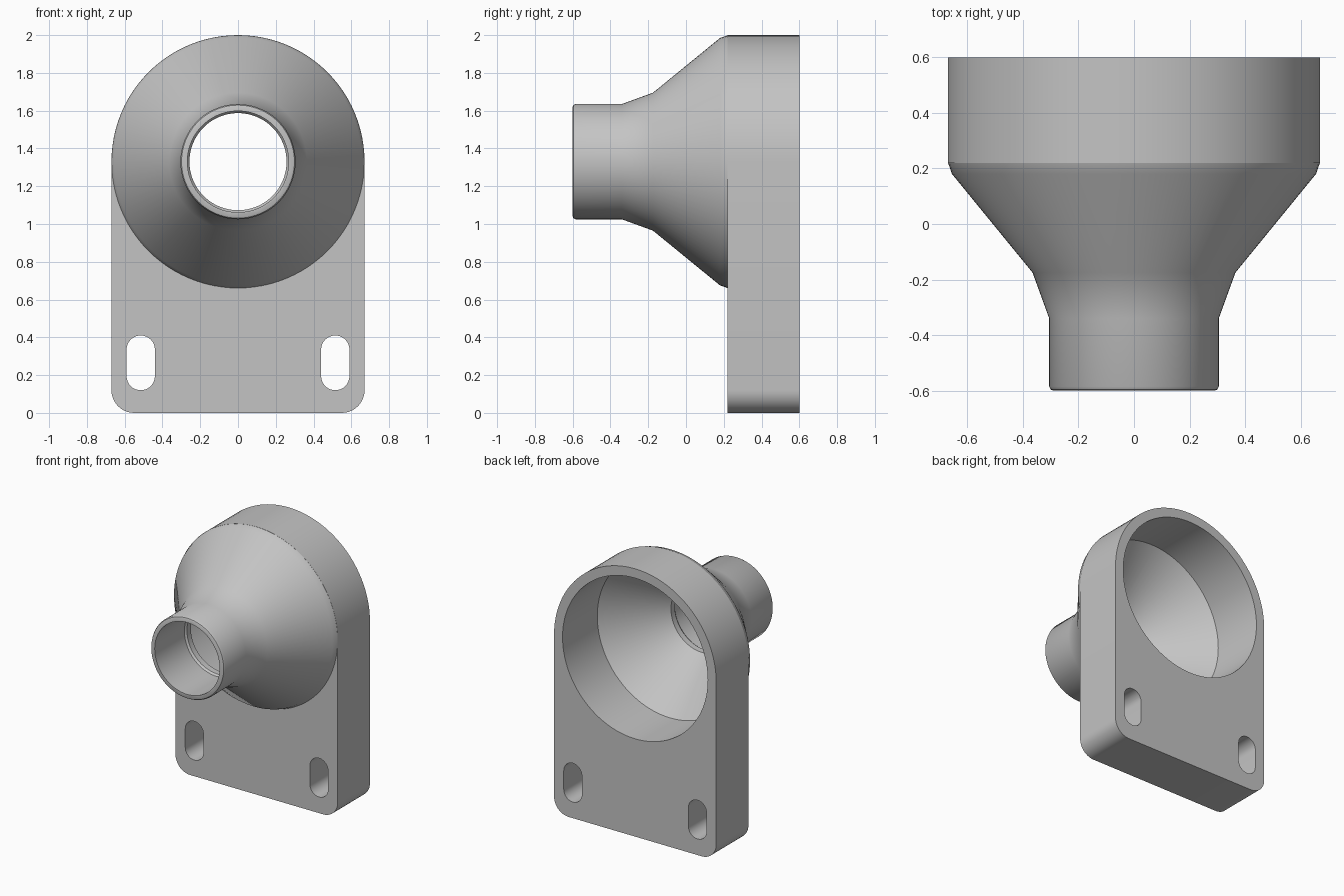
import bpy, bmesh, math

AXIS_Z = 1.33      # height of the funnel axis
RADIUS = 0.67      # rounded top of the plate
FRONT, BACK = 0.22, 0.6

cube = bpy.data.objects.get("Cube")
if cube:
    bpy.data.objects.remove(cube)

grey = bpy.data.materials.new("light_grey")
grey.use_nodes = True
colour = (0.55, 0.55, 0.55, 1)
grey.diffuse_color = colour
grey.node_tree.nodes["Principled BSDF"].inputs["Base Color"].default_value = colour


def make_object(name, bm):
    bmesh.ops.recalc_face_normals(bm, faces=bm.faces)
    mesh = bpy.data.meshes.new(name)
    bm.to_mesh(mesh)
    bm.free()
    mesh.materials.append(grey)
    obj = bpy.data.objects.new(name, mesh)
    bpy.context.collection.objects.link(obj)
    return obj


def arc(cx, cz, r, start, end, steps):
    angles = [math.radians(start + (end - start) * i / steps) for i in range(steps + 1)]
    return [(cx + r * math.cos(a), cz + r * math.sin(a)) for a in angles]


def extrude(name, outline, y0, y1):
    bm = bmesh.new()
    face = bm.faces.new([bm.verts.new((x, y0, z)) for x, z in outline])
    moved = bmesh.ops.extrude_face_region(bm, geom=[face])["geom"]
    verts = [v for v in moved if isinstance(v, bmesh.types.BMVert)]
    bmesh.ops.translate(bm, verts=verts, vec=(0, y1 - y0, 0))
    if not face.is_valid or len(bm.faces) < len(outline) + 2:
        bm.faces.new([v for v in bm.verts if abs(v.co.y - y0) < 1e-6])
    return make_object(name, bm)


def revolve(name, profile, steps=96):
    """Solid of revolution around the funnel axis; profile is (y, radius)."""
    bm = bmesh.new()
    rings = []
    for y, r in profile:
        rings.append([bm.verts.new((x, y, z)) for x, z in arc(0, AXIS_Z, r, 0, 360, steps)[:-1]])
    for a, b in zip(rings, rings[1:]):
        for i in range(steps):
            j = (i + 1) % steps
            bm.faces.new((a[i], a[j], b[j], b[i]))
    bm.faces.new(rings[0])
    bm.faces.new(rings[-1])
    return make_object(name, bm)


def combine(target, other, operation):
    mod = target.modifiers.new(operation.lower(), "BOOLEAN")
    mod.operation, mod.object, mod.solver = operation, other, "EXACT"
    bpy.context.view_layer.objects.active = target
    bpy.ops.object.modifier_apply(modifier=mod.name)
    bpy.data.objects.remove(other)


# Mounting plate: round top, filleted bottom corners
c = 0.12
outline = (arc(0, AXIS_Z, RADIUS, 0, 180, 48)
           + arc(c - RADIUS, c, c, 180, 270, 10)
           + arc(RADIUS - c, c, c, 270, 360, 10))
bracket = extrude("funnel_bracket", outline, FRONT, BACK)

# Funnel body with a spout, rooted inside the plate
body = revolve("funnel_body", [
    (-0.6, 0.29), (-0.596, 0.299), (-0.585, 0.305), (-0.34, 0.305),
    (-0.175, 0.365), (0.18, 0.655), (FRONT, 0.669), (0.3, 0.62)])
combine(bracket, body, "UNION")

# Hollow: spout bore, narrow lip, cone and wide rear bore
bore = revolve("bore_cutter", [
    (-0.7, 0.268), (-0.25, 0.268), (-0.235, 0.257), (-0.19, 0.257),
    (-0.17, 0.275), (0.19, 0.6), (0.7, 0.6)])
combine(bracket, bore, "DIFFERENCE")

# Mounting slots
for side in (-1, 1):
    x, r = side * 0.515, 0.075
    slot = extrude("slot_cutter", arc(x, 0.335, r, 0, 180, 16) + arc(x, 0.195, r, 180, 360, 16), 0.1, 0.7)
    combine(bracket, slot, "DIFFERENCE")

# Smooth shading with crisp edges
bpy.ops.object.select_all(action="DESELECT")
bracket.select_set(True)
bpy.context.view_layer.objects.active = bracket
bpy.ops.object.shade_smooth_by_angle(angle=math.radians(30))
